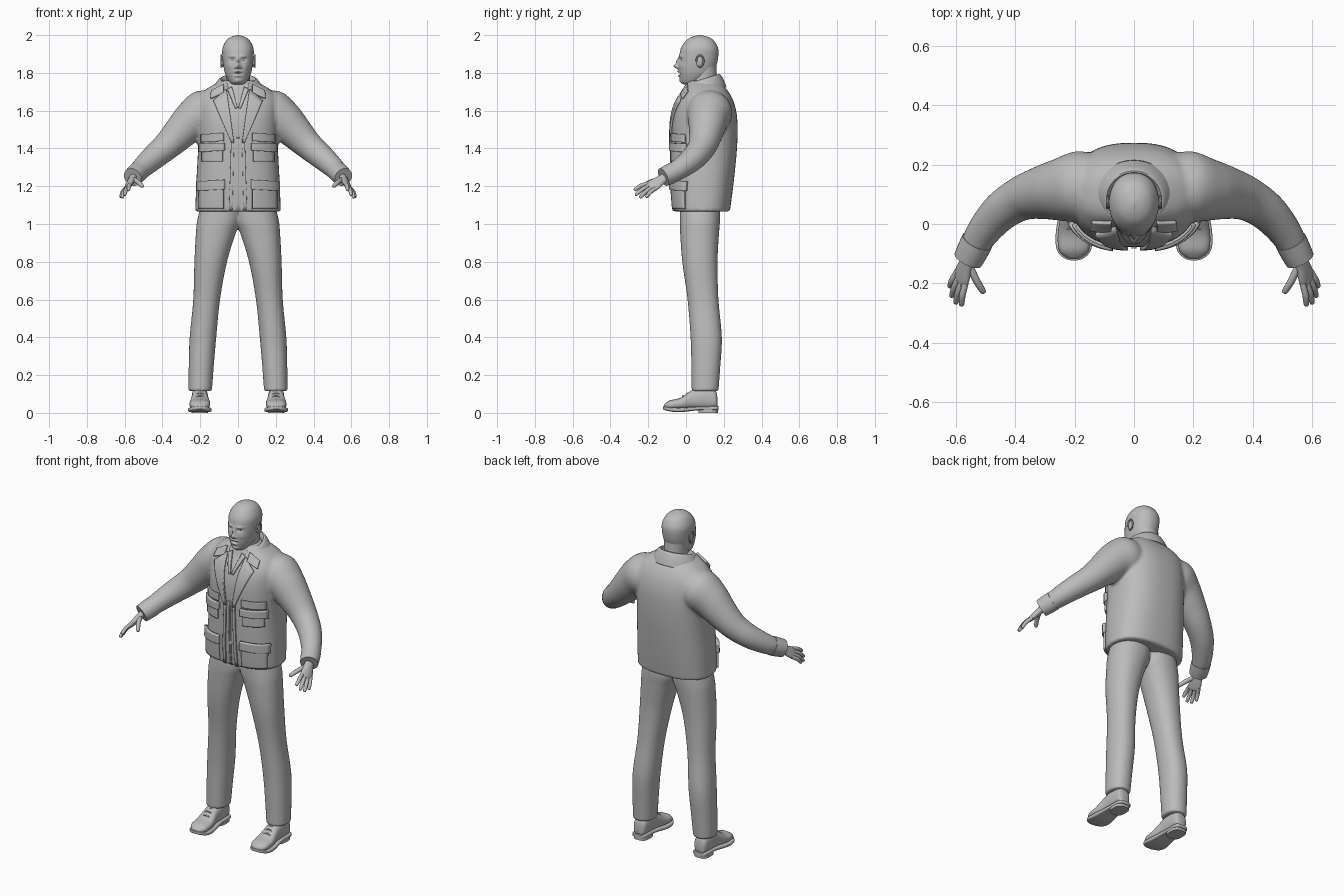
import bpy, bmesh
from math import cos, sin, pi, exp
from mathutils import Vector as V
from mathutils.bvhtree import BVHTree

if "Cube" in bpy.data.objects:
    bpy.data.objects.remove(bpy.data.objects["Cube"])

clay = bpy.data.materials.new("plain grey")
clay.use_nodes = True
clay.diffuse_color = (0.5, 0.5, 0.5, 1)
clay.node_tree.nodes["Principled BSDF"].inputs["Base Color"].default_value = (0.5, 0.5, 0.5, 1)


def finish(name, bm, mirror=False, angle=0.7):
    """Turn a bmesh into a smooth shaded, optionally mirrored object."""
    me = bpy.data.meshes.new(name)
    bm.to_mesh(me)
    bm.free()
    me.materials.append(clay)
    ob = bpy.data.objects.new(name, me)
    bpy.context.collection.objects.link(ob)
    bpy.ops.object.select_all(action='DESELECT')
    ob.select_set(True)
    bpy.context.view_layer.objects.active = ob
    bpy.ops.object.shade_smooth_by_angle(angle=angle)
    if mirror:
        ob.modifiers.new("Mirror", 'MIRROR')
    return ob


def fuse(ob, size, rounds):
    """Blend overlapping volumes into one skin."""
    m = ob.modifiers.new("Remesh", 'REMESH')
    m.mode, m.voxel_size, m.use_smooth_shade = 'VOXEL', size, True
    s = ob.modifiers.new("Smooth", 'SMOOTH')
    s.factor, s.iterations = 0.5, rounds


def catmull(a, b, c, d, t):
    return 0.5 * (2 * b + (c - a) * t + (2 * a - 5 * b + 4 * c - d) * t * t + (3 * b - a - 3 * c + d) * t ** 3)


def loft(bm, secs, n=32, steps=5, power=2.0, caps=True, flip=1):
    """Skin superellipse sections given as (centre, u axis, v axis)."""
    secs = [[V(q) for q in s] for s in secs]
    last, rings = len(secs) - 1, []
    for k in range(last * steps + 1):
        i = min(k // steps, last - 1)
        four = [secs[max(0, min(last, i + o))] for o in (-1, 0, 1, 2)]
        c, u, v = (catmull(*[s[j] for s in four], k / steps - i) for j in range(3))
        ring = []
        for a in range(n):
            ca, sa = cos(2 * pi * a / n), sin(2 * pi * a / n)
            e = 2 / power
            p = c + u * (abs(ca) ** e * (1 if ca > 0 else -1)) + v * (abs(sa) ** e * (1 if sa > 0 else -1))
            p.x *= flip
            ring.append(bm.verts.new(p))
        rings.append(ring)
    for r, s in zip(rings, rings[1:]):
        for a in range(n):
            bm.faces.new((r[a], r[(a + 1) % n], s[(a + 1) % n], s[a]))
    if caps:
        bm.faces.new(rings[0])
        bm.faces.new(rings[-1])
    bmesh.ops.recalc_face_normals(bm, faces=bm.faces)


def level(rows):
    """Level sections from (height, half width, front, back)."""
    return [((0, (f + b) / 2, z), (w, 0, 0), (0, (b - f) / 2, 0)) for z, w, f, b in rows]


def tube(rows):
    """Round sections square to a path of (point, radius)."""
    pts = [V(p) for p, r in rows]
    out = []
    for i, (p, r) in enumerate(rows):
        t = (pts[min(i + 1, len(pts) - 1)] - pts[max(i - 1, 0)]).normalized()
        u = t.cross(V((0.3, 1, 0.2))).normalized()
        out.append((p, u * r, t.cross(u) * r))
    return out


# Jacket body and sleeves
bm = bmesh.new()
loft(bm, level([(1.065, .226, -.065, .232), (1.2, .222, -.076, .25), (1.4, .212, -.078, .27),
                (1.55, .215, -.075, .272), (1.64, .215, -.052, .255), (1.7, .185, -.015, .225),
                (1.745, .115, .005, .185), (1.76, .08, .02, .165)]), n=48, power=2.5)
sleeve = tube([((.12, .125, 1.6), .11), ((.185, .125, 1.588), .12), ((.245, .115, 1.545), .106),
               ((.31, .105, 1.48), .09), ((.38, .085, 1.41), .075), ((.45, .04, 1.35), .066),
               ((.51, -.03, 1.295), .056), ((.545, -.095, 1.258), .047)])
for side in (1, -1):
    loft(bm, sleeve, flip=side)
jacket = finish("jacket", bm)
fuse(jacket, 0.009, 6)

# Trousers
legs = [(.115, .138, .262, .03, .172), (.25, .128, .261, .028, .182), (.4, .115, .256, .024, .19),
        (.6, .095, .237, .008, .172), (.8, .058, .231, -.02, .167), (.95, .012, .223, -.031, .175),
        (1.02, -.015, .216, -.033, .18), (1.12, -.015, .19, -.03, .18)]
bm = bmesh.new()
for side in (1, -1):
    loft(bm, [(((i + o) / 2, (f + b) / 2, z), ((o - i) / 2, 0, 0), (0, (b - f) / 2, 0))
              for z, i, o, f, b in legs], power=2.2, flip=side)
fuse(finish("trousers", bm), 0.008, 4)

# Details laid on the jacket front
bpy.context.view_layer.update()
tree = BVHTree.FromObject(jacket, bpy.context.evaluated_depsgraph_get())


def panel(name, corners, thick, n=10):
    """Drape a four-cornered (x, z) patch on the jacket and thicken it."""
    a, b, c, d = [V(p) for p in corners]
    bm = bmesh.new()
    grid = []
    for j in range(n + 1):
        row = []
        for i in range(n + 1):
            p = a.lerp(b, i / n).lerp(d.lerp(c, i / n), j / n)
            start = V((p.x, -1, p.y))
            hit = tree.ray_cast(start, V((0, 1, 0)))[0] or tree.find_nearest(V((p.x, 0, p.y)))[0]
            row.append(bm.verts.new(hit))
        grid.append(row)
    for r, s in zip(grid, grid[1:]):
        for i in range(n):
            bm.faces.new((r[i], r[i + 1], s[i + 1], s[i]))
    ob = finish(name, bm, mirror=True)
    m = ob.modifiers.new("Solidify", 'SOLIDIFY')
    m.thickness, m.offset = thick, 1


def box(x0, x1, z0, z1):
    return [(x0, z0), (x1, z0), (x1, z1), (x0, z1)]


panel("front_placket", [(.03, 1.07), (.048, 1.07), (.036, 1.45), (.02, 1.45)], .008)
panel("zip_edge", box(.002, .008, 1.07, 1.46), .004)
panel("breast_flap", [(.075, 1.44), (.19, 1.432), (.19, 1.475), (.075, 1.482)], .009)
panel("chest_pocket", box(.08, .185, 1.33, 1.4), .01)
panel("chest_pocket_flap", [(.07, 1.39), (.194, 1.38), (.194, 1.425), (.07, 1.43)], .018)
panel("hip_pocket", box(.075, .2, 1.08, 1.2), .012)
panel("hip_pocket_flap", [(.068, 1.185), (.206, 1.175), (.206, 1.225), (.068, 1.235)], .019)
panel("lapel", [(.02, 1.43), (.034, 1.43), (.128, 1.65), (.06, 1.71)], .012)
panel("collar_wing", [(.075, 1.69), (.142, 1.662), (.138, 1.7), (.075, 1.735)], .013)
panel("shirt_collar", [(.002, 1.615), (.014, 1.61), (.056, 1.71), (.032, 1.725)], .008)

# Turned collar, open at the front
bm = bmesh.new()
loft(bm, [((0, .085, z), (w, 0, 0), (0, d, d * .3)) for z, w, d in
          [(1.685, .138, .126), (1.72, .126, .114), (1.755, .104, .098), (1.76, .09, .088), (1.72, .078, .08)]],
     n=64, steps=4, caps=False)
gap = [f for f in bm.faces if abs(f.calc_center_median().x) < .055 and f.calc_center_median().y < .06]
bmesh.ops.delete(bm, geom=gap, context='FACES')
m = finish("collar", bm).modifiers.new("Solidify", 'SOLIDIFY')
m.thickness, m.offset = .008, 0

# Sleeve cuffs
bm = bmesh.new()
loft(bm, tube([((.527, -.058, 1.278), .054), ((.543, -.09, 1.262), .053), ((.558, -.12, 1.248), .05)]))
finish("cuffs", bm, mirror=True)

# Hands: palm, four fingers and a thumb
spread = V((.04, .065, -.04)).normalized()
wrist, knuckle = V((.55, -.1, 1.255)), V((.583, -.187, 1.197))
flat = (knuckle - wrist).cross(spread).normalized()
bm = bmesh.new()
loft(bm, [(wrist.lerp(knuckle, t), spread * w, flat * d) for t, w, d in
          [(0, .026, .02), (.4, .03, .019), (.8, .038, .016), (1.05, .034, .012), (1.12, .02, .006)]], n=20)
tips = [(.58, -.275, 1.178), (.6, -.268, 1.152), (.614, -.245, 1.138), (.62, -.212, 1.14)]


def digit(base, middle, tip, r):
    end = V(tip)
    loft(bm, tube([(base, r), (middle, r * 1.05), (end.lerp(V(middle), .15), r * .85), (end, r * .3)]), n=12, steps=4)


for k, tip in enumerate(tips):
    base = knuckle + spread * (.019 * (k - 1.5)) - (knuckle - wrist) * .1
    digit(base, base.lerp(V(tip), .5) + V((.004, -.003, .005)), tip, .0105)
digit((.555, -.135, 1.24), (.53, -.19, 1.222), (.504, -.232, 1.198), .012)
finish("hands", bm, mirror=True)

# Head, with the face pushed out and in by soft bumps (x, z, width, height, amount)
bumps = [(0, 1.835, .011, .012, .027), (0, 1.862, .008, .018, .014), (.014, 1.829, .006, .006, .009),
         (.03, 1.888, .02, .007, .007), (.03, 1.869, .013, .008, -.009), (.045, 1.835, .018, .016, .004),
         (0, 1.808, .018, .006, .009), (0, 1.796, .016, .005, -.012), (0, 1.784, .015, .006, .008),
         (0, 1.757, .02, .011, .008)]
bumps += [(-x, z, w, h, a) for x, z, w, h, a in bumps if x]
bm = bmesh.new()
loft(bm, level([(1.738, .022, -.008, .05), (1.75, .044, -.024, .085), (1.79, .066, -.036, .135),
                (1.83, .076, -.039, .158), (1.88, .082, -.036, .17), (1.93, .082, -.027, .17),
                (1.97, .063, 0, .148), (1.99, .038, .03, .118), (2, .006, .065, .08)]), n=112, steps=12, power=2.15)
for v in bm.verts:
    if v.co.y < .04:
        x, z = v.co.x, v.co.z
        v.co.y -= sum(a * exp(-((x - c) / w) ** 2 - ((z - q) / h) ** 2) for c, q, w, h, a in bumps)
finish("head", bm, angle=1.2)

bm = bmesh.new()
loft(bm, level([(1.6, .075, .02, .17), (1.7, .068, .015, .167), (1.76, .064, .02, .165), (1.84, .066, .04, .16)]))
finish("neck", bm)


def ball(name, spot, size):
    bm = bmesh.new()
    bmesh.ops.create_uvsphere(bm, u_segments=20, v_segments=12, radius=1)
    bmesh.ops.scale(bm, vec=size, verts=bm.verts)
    bmesh.ops.translate(bm, vec=spot, verts=bm.verts)
    finish(name, bm, mirror=True)


ball("eyes", (.03, -.012, 1.869), (.012, .012, .008))
ball("ears", (.083, .072, 1.86), (.009, .018, .03))
bm = bmesh.new()
rim = [((.089, .074 + .019 * cos(a), 1.862 + .031 * sin(a)), .005) for a in [pi * (k / 8 - .6) for k in range(14)]]
loft(bm, tube(rim), n=8, steps=2)
finish("ear_rims", bm, mirror=True)


# Shoes: sections run from heel to toe as (y, half width, bottom, top)
def along(rows, x=.202):
    return [((x, y, (b + t) / 2), (w, 0, 0), (0, 0, (t - b) / 2)) for y, w, b, t in rows]


bm = bmesh.new()
loft(bm, along([(.166, .02, .03, .085), (.152, .038, .02, .122), (.09, .043, .02, .138), (.035, .044, .02, .122),
                (-.03, .054, .018, .08), (-.085, .051, .018, .066), (-.11, .03, .02, .05), (-.117, .01, .025, .04)]),
     power=2.4)
finish("shoe_uppers", bm, mirror=True)
bm = bmesh.new()
loft(bm, along([(.172, .026, .016, .036), (.155, .043, .014, .036), (.07, .046, .014, .034), (-.03, .061, .004, .028),
                (-.085, .058, .008, .03), (-.113, .036, .016, .034), (-.122, .012, .02, .036)]), power=5)
finish("soles", bm, mirror=True)
bm = bmesh.new()
loft(bm, [((.202, .117, z), (.043, 0, 0), (0, .052, 0)) for z in (0, .02)], steps=1, power=3)
finish("heels", bm, mirror=True)
bm = bmesh.new()
for y, z in ((.028, .116), (.006, .104), (-.016, .09)):
    loft(bm, tube([((.202 + s * .028, y, z - .012 * s * s), .004) for s in (-1, -.5, 0, .5, 1)]), n=8, steps=2)
finish("laces", bm, mirror=True)
